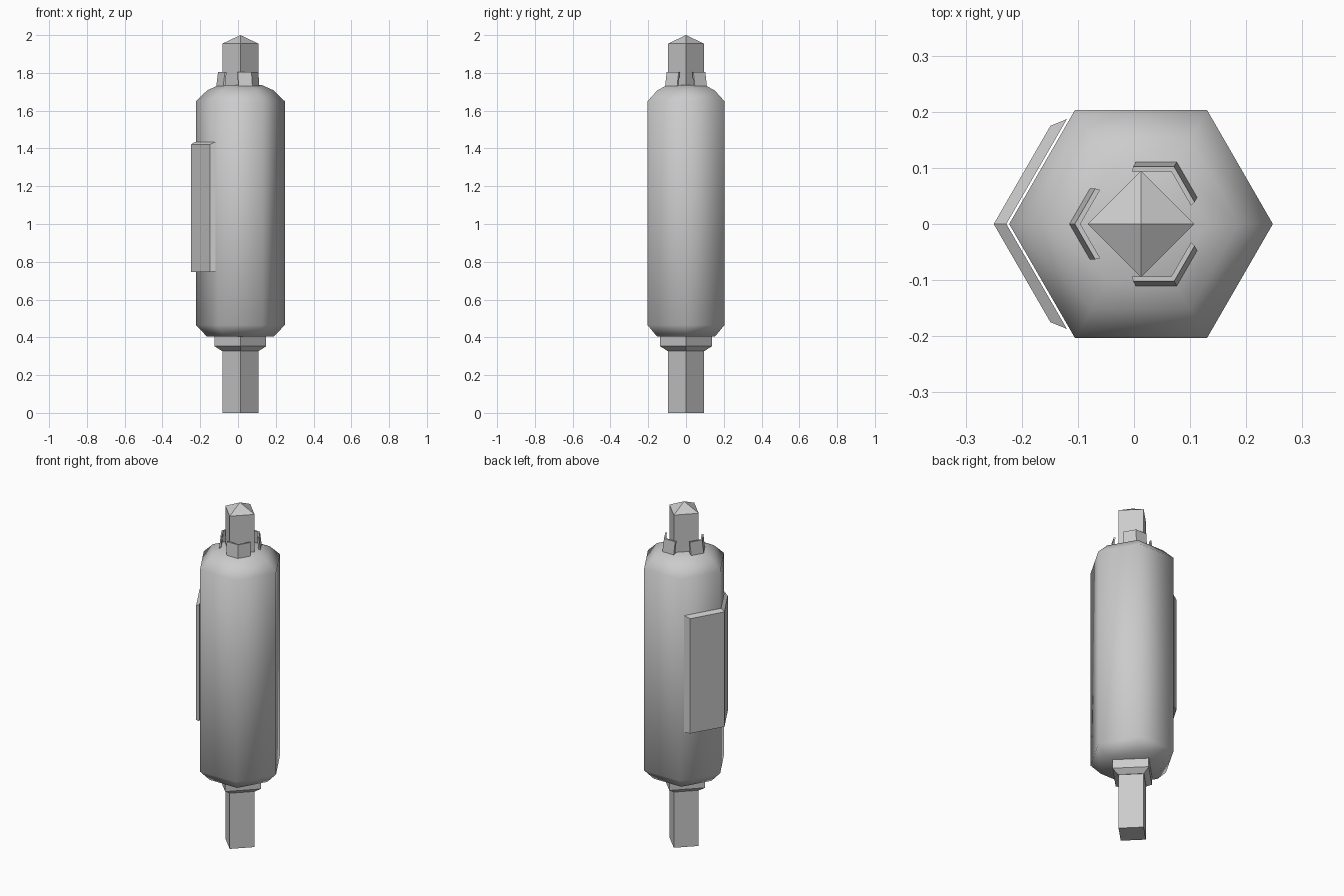
import bpy, bmesh, math

cube = bpy.data.objects.get("Cube")
if cube:
    bpy.data.objects.remove(cube, do_unlink=True)

CX = 0.0125  # shared axis of the body and rod

grey = bpy.data.materials.new("warm_grey_metal")
grey.use_nodes = True
grey.diffuse_color = (0.6, 0.6, 0.6, 1)
grey.node_tree.nodes["Principled BSDF"].inputs["Base Color"].default_value = (0.6, 0.6, 0.6, 1)


def finish(name, bm, smooth=None):
    bmesh.ops.recalc_face_normals(bm, faces=bm.faces[:])
    mesh = bpy.data.meshes.new(name)
    bm.to_mesh(mesh)
    bm.free()
    mesh.materials.append(grey)
    obj = bpy.data.objects.new(name, mesh)
    bpy.context.collection.objects.link(obj)
    if smooth:
        bpy.ops.object.select_all(action='DESELECT')
        obj.select_set(True)
        bpy.context.view_layer.objects.active = obj
        bpy.ops.object.shade_smooth_by_angle(angle=math.radians(smooth))
    return obj


def lathe(name, sides, profile, smooth=None):
    """Stack polygon rings of (radius, z); a zero radius makes a point."""
    bm = bmesh.new()
    rings = []
    for r, z in profile:
        if r == 0:
            rings.append([bm.verts.new((CX, 0, z))] * sides)
        else:
            rings.append([bm.verts.new((CX + r * math.cos(math.tau * i / sides),
                                        r * math.sin(math.tau * i / sides), z))
                          for i in range(sides)])
    for low, high in zip(rings, rings[1:]):
        for i in range(sides):
            j = (i + 1) % sides
            corners = [low[i], low[j], high[j], high[i]]
            bm.faces.new(list(dict.fromkeys(corners)))
    for ring in (rings[0], rings[-1]):
        if ring[0] is not ring[1]:
            bm.faces.new(ring)
    return finish(name, bm, smooth)


def bent_plate(name, angle, inner, outer):
    """Plate folded round a hexagon corner; each side is (radius, arm, bottom, top, top_inset)."""
    bm = bmesh.new()

    def section(r, arm, z):
        pts = [(r - arm / 2, -arm * math.sin(math.pi / 3)), (r, 0),
               (r - arm / 2, arm * math.sin(math.pi / 3))]
        c, s = math.cos(angle), math.sin(angle)
        return [bm.verts.new((CX + x * c - y * s, x * s + y * c, z)) for x, y in pts]

    loops = []
    for r, arm, bottom, top, inset in (inner, outer):
        loops.append((section(r, arm, bottom), section(r - inset, arm, top)))
    (ib, it), (ob, ot) = loops
    for k in range(2):
        for a, b in ((ib, it), (it, ot), (ot, ob), (ob, ib)):
            bm.faces.new((a[k], a[k + 1], b[k + 1], b[k]))
    for k in (0, 2):
        bm.faces.new((ib[k], it[k], ot[k], ob[k]))
    return finish(name, bm)


# Central square rod with a pointed tip
lathe("rod", 4, [(0.095, 0), (0.095, 1.955), (0, 2.0)])

# Hexagonal body with rounded shoulders
lathe("body", 6, [(0.178, 0.405), (0.235, 0.465), (0.235, 1.65),
                  (0.175, 1.708), (0.115, 1.735)], 65)

# Square collar under the body
lathe("collar", 4, [(0.098, 0.328), (0.137, 0.353), (0.137, 0.41)])

# Three folded prongs round the upper rod
for n, deg in enumerate((60, 180, 300)):
    bent_plate(f"prong_{n + 1}", math.radians(deg),
               (0.116, 0.07, 1.725, 1.805, 0.008), (0.128, 0.073, 1.725, 1.805, 0.01))

# Folded panel on one corner of the body
bent_plate("side_panel", math.pi, (0.24, 0.216, 0.75, 1.435, 0),
           (0.2625, 0.202, 0.745, 1.42, 0))
